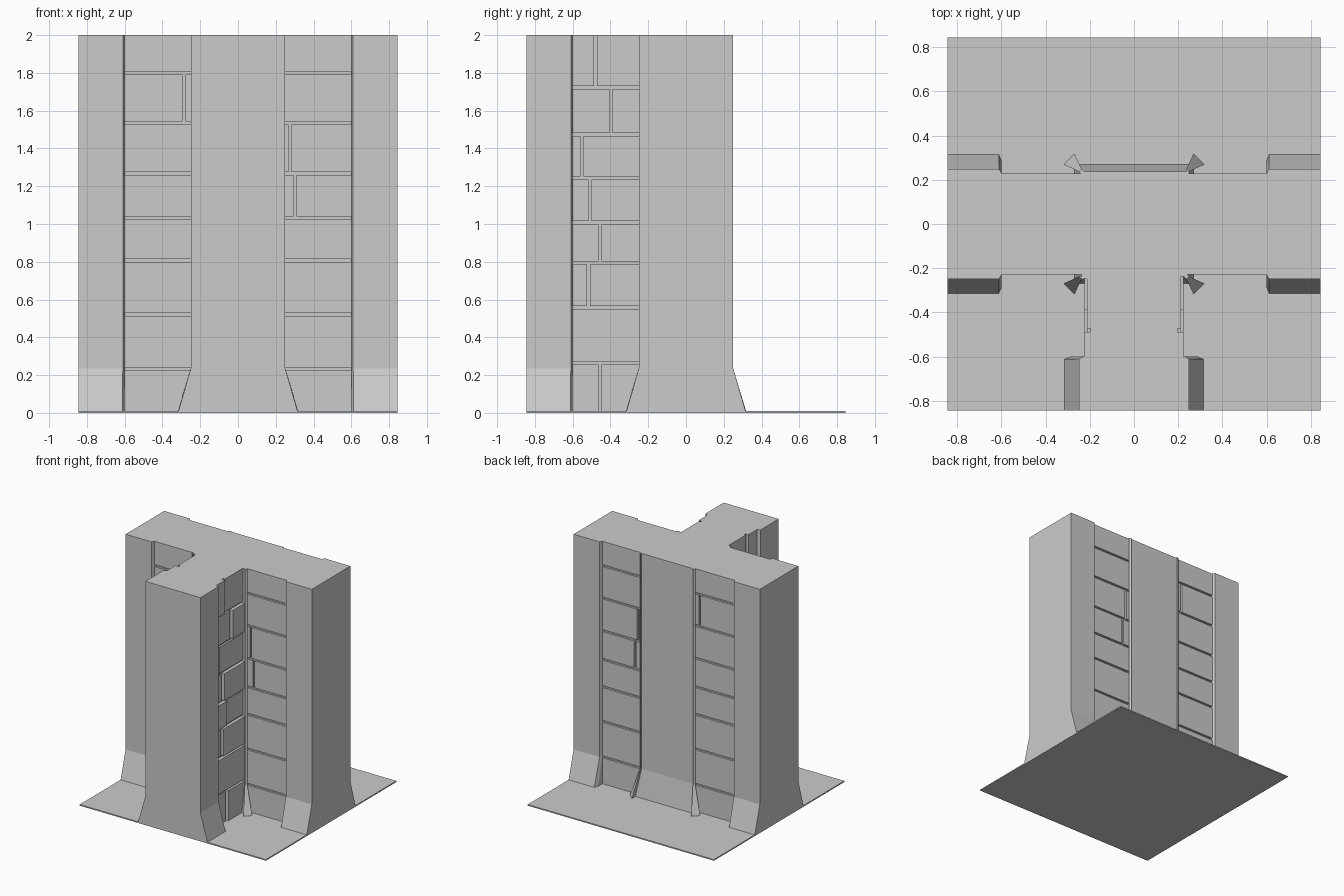
import bpy, bmesh
from math import pi
from mathutils import Matrix

if "Cube" in bpy.data.objects:
    bpy.data.objects.remove(bpy.data.objects["Cube"])

HALF, TOP, BASE, FLARE = 0.845, 2.0, 0.01, 0.235


def finish(name, bm, angle=0):
    bmesh.ops.transform(bm, matrix=Matrix.Rotation(angle, 4, 'Z'), verts=bm.verts)
    bmesh.ops.recalc_face_normals(bm, faces=bm.faces)
    me = bpy.data.meshes.new(name)
    bm.to_mesh(me)
    bm.free()
    ob = bpy.data.objects.new(name, me)
    bpy.context.collection.objects.link(ob)
    return ob


def add_box(bm, x0, x1, half_y, z0, z1):
    m = Matrix.Translation(((x0 + x1) / 2, 0, (z0 + z1) / 2)) @ \
        Matrix.Diagonal((x1 - x0, 2 * half_y, z1 - z0, 1))
    bmesh.ops.create_cube(bm, size=1, matrix=m)


def loft(name, sections, angle=0):
    """Stack of (z, outline) sections with the same point count, capped."""
    bm = bmesh.new()
    rings = [[bm.verts.new((x, y, z)) for x, y in pts] for z, pts in sections]
    n = len(rings[0])
    for a, b in zip(rings, rings[1:]):
        for i in range(n):
            j = (i + 1) % n
            bm.faces.new((a[i], a[j], b[j], b[i]))
    bm.faces.new(rings[0][::-1])
    bm.faces.new(rings[-1])
    return finish(name, bm, angle)


def mirror_y(half):
    return half + [(x, -y) for x, y in reversed(half)]


def octagon(a, b):
    q = [(b, a), (a, b)]
    q += [(-x, y) for x, y in reversed(q)]
    return mirror_y(q)


def courses(name, joints, splits, core, depths, angle):
    """Brick courses running through one wall arm; joints are groove centres."""
    g = 0.008
    bm = bmesh.new()
    add_box(bm, 0.1, 0.65, core, BASE, TOP)
    edges = [BASE - g] + joints + [TOP + g]
    for i, (lo, hi) in enumerate(zip(edges, edges[1:])):
        z0, z1 = lo + g, hi - g
        inner, outer = depths if i % 2 == 0 else depths[::-1]
        if i in splits:
            s = splits[i]
            add_box(bm, 0.18, s - g, inner, z0, z1)
            add_box(bm, s + g, 0.62, outer, z0, z1)
        else:
            add_box(bm, 0.18, 0.62, max(depths), z0, z1)
    return finish(name, bm, angle)


# Floor slab
bm = bmesh.new()
add_box(bm, -HALF, HALF, HALF, 0, BASE)
finish("floor_slab", bm)

# Flared centre column with clipped corners
shaft = octagon(0.25, 0.237)
loft("centre_column", [(BASE, octagon(0.318, 0.27)), (FLARE, shaft), (TOP, shaft)])

# End pillars with flared feet, flush with the tile edge
foot = mirror_y([(0.60, 0.21), (0.60, 0.285), (0.612, 0.315), (HALF, 0.315)][::-1])
stem = mirror_y([(0.60, 0.21), (0.60, 0.228), (0.61, 0.25), (HALF, 0.25)][::-1])
for side, ang in (("right", 0), ("left", pi), ("front", -pi / 2)):
    loft(side + "_end_pillar", [(BASE, foot), (FLARE, stem), (TOP, stem)], ang)

# Brick walls between the pillars
side_joints = [0.232, 0.522, 0.807, 1.032, 1.267, 1.535, 1.80]
front_joints = [0.265, 0.557, 0.793, 1.008, 1.243, 1.475, 1.722]
courses("right_brick_wall", side_joints, {4: 0.303, 5: 0.275},
        0.212, (0.228, 0.228), 0)
courses("left_brick_wall", side_joints, {6: 0.285},
        0.212, (0.228, 0.228), pi)
courses("front_brick_wall", front_joints,
        {0: 0.455, 2: 0.515, 3: 0.455, 4: 0.507, 5: 0.55, 6: 0.397, 7: 0.48},
        0.197, (0.225, 0.212), -pi / 2)
